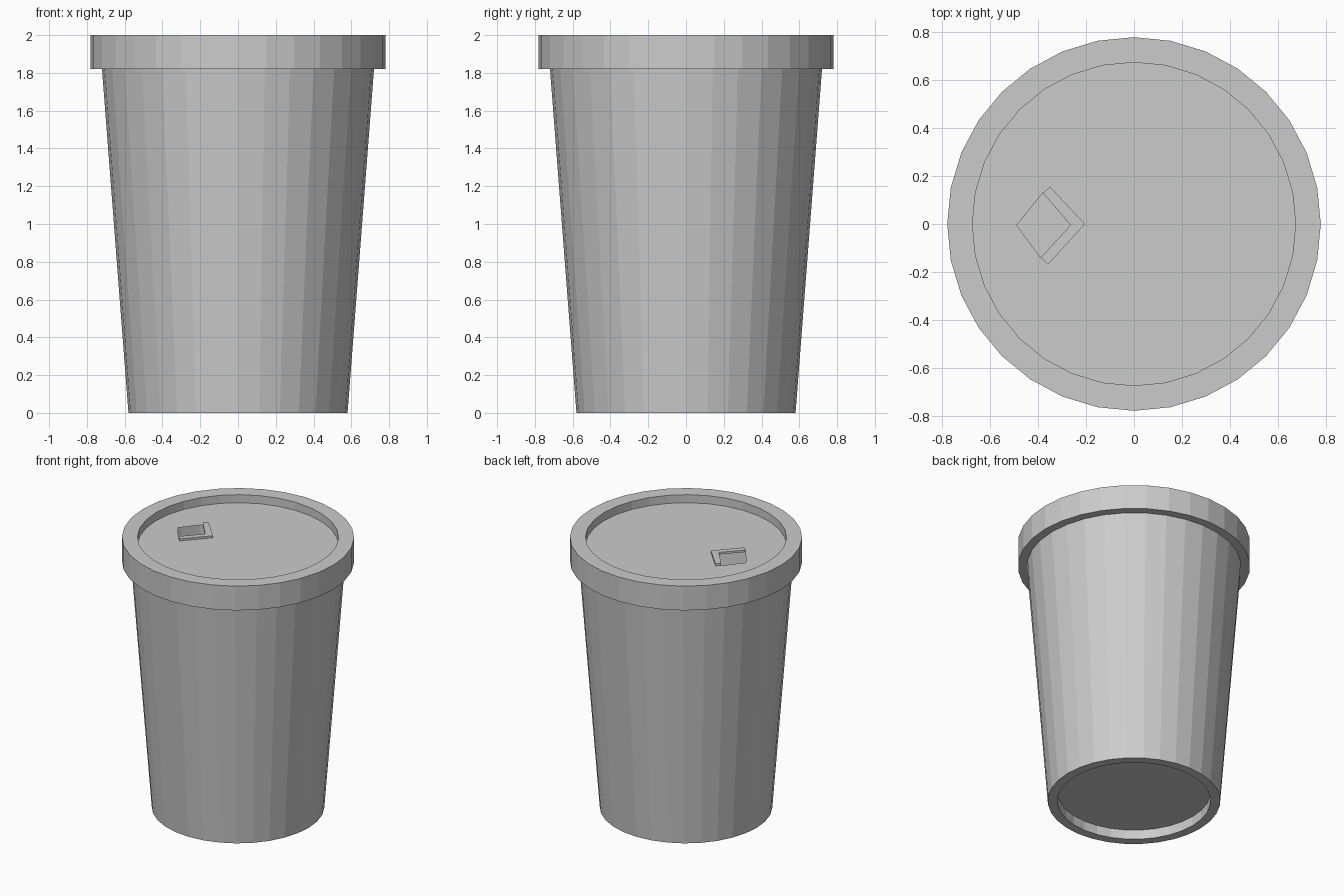
import bpy, bmesh, math

if "Cube" in bpy.data.objects:
    bpy.data.objects.remove(bpy.data.objects["Cube"])

SIDES = 32


def ring(bm, r, z):
    return [bm.verts.new((r * math.cos(2 * math.pi * i / SIDES),
                          r * math.sin(2 * math.pi * i / SIDES), z))
            for i in range(SIDES)]


def lathe(bm, profile):
    """Stack rings along an (r, z) profile and join them with quads."""
    rings = [ring(bm, r, z) for r, z in profile]
    for a, b in zip(rings, rings[1:]):
        for i in range(SIDES):
            j = (i + 1) % SIDES
            bm.faces.new((a[i], a[j], b[j], b[i]))
    return rings


def finish(bm, name):
    mesh = bpy.data.meshes.new(name)
    bm.to_mesh(mesh)
    bm.free()
    obj = bpy.data.objects.new(name, mesh)
    bpy.context.collection.objects.link(obj)
    return obj


# Tapered cup with a recessed base
bm = bmesh.new()
rings = lathe(bm, [(0.515, 0.07), (0.515, 0), (0.58, 0), (0.72, 1.82)])
bm.faces.new(rings[0][::-1])
finish(bm, "cup")

# Lid: outer band, rim and sunken top
bm = bmesh.new()
FLOOR = 1.94
rings = lathe(bm, [(0.72, 1.82), (0.78, 1.82), (0.78, 2.0),
                   (0.675, 2.0), (0.675, FLOOR)])
inner = rings[-1]

# Diamond drinking hole cut out of the sunken top
hole_pts = [(-0.49, -0.005), (-0.38, 0.13), (-0.265, -0.005), (-0.39, -0.14)]
hole = [bm.verts.new((x, y, FLOOR)) for x, y in hole_pts]
edges = [bm.edges.new((hole[i], hole[(i + 1) % 4])) for i in range(4)]
edges += [bm.edges.get((inner[i], inner[(i + 1) % SIDES])) for i in range(SIDES)]
bmesh.ops.triangle_fill(bm, use_beauty=True, use_dissolve=False,
                        edges=edges, normal=(0, 0, 1))
bm.normal_update()
for f in bm.faces:
    if all(abs(v.co.z - FLOOR) < 1e-5 for v in f.verts) and f.normal.z < 0:
        f.normal_flip()
finish(bm, "lid")

# Slightly raised L-shaped lip along two sides of the hole
bm = bmesh.new()
lip = [(-0.38, 0.13), (-0.265, -0.005), (-0.39, -0.14),
       (-0.36, -0.17), (-0.205, 0.0), (-0.35, 0.155)]
base = bm.faces.new([bm.verts.new((x, y, FLOOR)) for x, y in lip])
top = bmesh.ops.extrude_face_region(bm, geom=[base])
for v in top["geom"]:
    if isinstance(v, bmesh.types.BMVert):
        v.co.z += 0.015
bmesh.ops.recalc_face_normals(bm, faces=bm.faces)
finish(bm, "drink_hole_lip")
